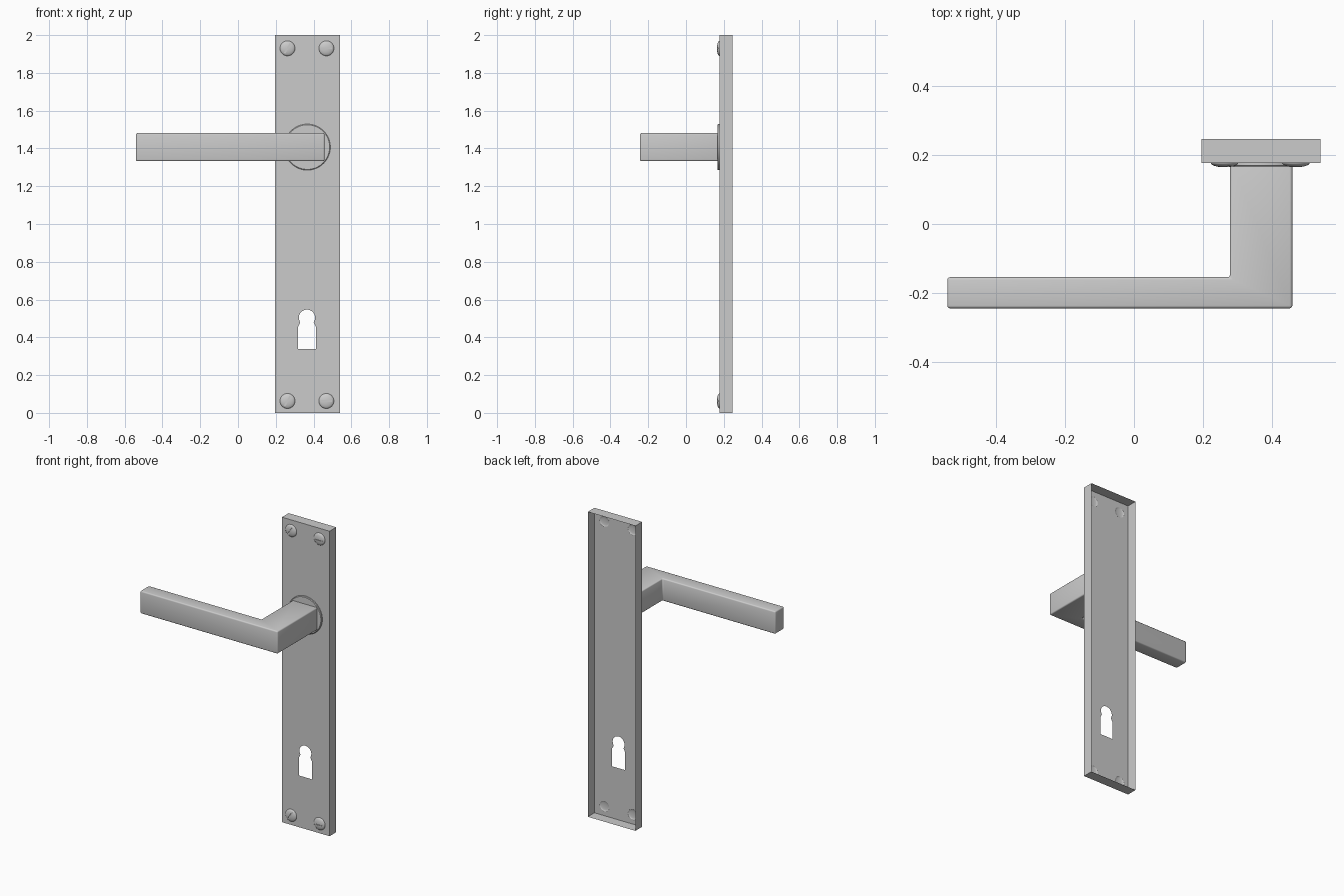
import bpy, bmesh
from math import pi, sin, cos, radians
from mathutils import Matrix

if "Cube" in bpy.data.objects:
    bpy.data.objects.remove(bpy.data.objects["Cube"])

FRONT, BACK = 0.177, 0.246          # y of the plate's face and rim
SPINDLE = (0.367, 1.407)
SCREWS = [(x, z) for x in (0.262, 0.468) for z in (0.063, 1.93)]


def make_object(name, bm, smooth=None):
    mesh = bpy.data.meshes.new(name)
    bm.to_mesh(mesh)
    bm.free()
    ob = bpy.data.objects.new(name, mesh)
    bpy.context.collection.objects.link(ob)
    if smooth:
        activate(ob)
        bpy.ops.object.shade_smooth_by_angle(angle=radians(smooth))
    return ob


def activate(ob):
    bpy.ops.object.select_all(action='DESELECT')
    ob.select_set(True)
    bpy.context.view_layer.objects.active = ob


def apply_modifier(ob, kind, **settings):
    mod = ob.modifiers.new(kind.title(), kind)
    for key, value in settings.items():
        setattr(mod, key, value)
    activate(ob)
    bpy.ops.object.modifier_apply(modifier=mod.name)


def circle(cx, cz, r, n=32, start=0, end=2 * pi):
    return [(cx + r * cos(start + (end - start) * i / n),
             cz + r * sin(start + (end - start) * i / n)) for i in range(n)]


def lathe(name, profile, steps=48, smooth=35):
    """Turn (radius, y) points about the y axis."""
    bm = bmesh.new()
    verts = [bm.verts.new((r, y, 0)) for r, y in profile]
    edges = [bm.edges.new(p) for p in zip(verts, verts[1:])]
    bmesh.ops.spin(bm, geom=verts + edges, cent=(0, 0, 0), axis=(0, 1, 0),
                   angle=2 * pi, steps=steps)
    bmesh.ops.remove_doubles(bm, verts=bm.verts, dist=1e-5)
    bmesh.ops.recalc_face_normals(bm, faces=bm.faces)
    return make_object(name, bm, smooth)


# Back plate: thin pressed sheet, open behind, with keyhole and screw holes
outline = [(0.195, 0), (0.54, 0), (0.54, 2), (0.195, 2)]
kx = 0.365
keyhole = [(kx - 0.037, 0.475), (kx - 0.048, 0.455), (kx - 0.048, 0.339),
           (kx + 0.048, 0.339), (kx + 0.048, 0.455), (kx + 0.037, 0.475)]
keyhole += circle(kx, 0.504, 0.043, 24, radians(-35), radians(215) + radians(10))
bm = bmesh.new()
edges, loops = [], []
for pts in [outline, keyhole] + [circle(x, z, 0.034) for x, z in SCREWS]:
    vs = [bm.verts.new((x, FRONT, z)) for x, z in pts]
    edges += [bm.edges.new((vs[i - 1], vs[i])) for i in range(len(vs))]
    loops.append(vs)
bmesh.ops.triangle_fill(bm, edges=edges, use_beauty=True, normal=(0, -1, 0))
bm.normal_update()
for f in bm.faces:
    if f.normal.y > 0:
        f.normal_flip()
rim = [bm.verts.new((x, BACK, z)) for x, z in outline]
for i in range(4):
    bm.faces.new((loops[0][i], loops[0][i - 1], rim[i - 1], rim[i]))
make_object("back_plate", bm)

# Round rose behind the handle
rose = lathe("rose", [(0, 0.166), (0.118, 0.166), (0.122, 0.169),
                      (0.122, 0.1765), (0, 0.1765)], 64)
rose.location = (SPINDLE[0], 0, SPINDLE[1])

# L-shaped lever handle, extruded upward from its plan
plan = [(-0.54, -0.244), (0.458, -0.244), (0.458, 0.176),
        (0.278, 0.176), (0.278, -0.154), (-0.54, -0.154)]
bm = bmesh.new()
face = bm.faces.new([bm.verts.new((x, y, 1.333)) for x, y in plan])
ext = bmesh.ops.extrude_face_region(bm, geom=[face])
bmesh.ops.translate(bm, vec=(0, 0, 0.148),
                    verts=[g for g in ext["geom"] if isinstance(g, bmesh.types.BMVert)])
bmesh.ops.recalc_face_normals(bm, faces=bm.faces)
lever = make_object("lever_handle", bm)
apply_modifier(lever, 'BEVEL', width=0.008, segments=3)
activate(lever)
bpy.ops.object.shade_smooth_by_angle(angle=radians(35))

# Slotted domed screws, hollow behind
N = 7
dome = [(0.04 * sin(i / N * pi / 2), -0.013 * cos(i / N * pi / 2)) for i in range(N + 1)]
hollow = [(0.034 * cos(i / 4 * pi / 2), -0.005 * sin(i / 4 * pi / 2)) for i in range(5)]
screw = lathe("screw", dome + hollow, 32)
bm = bmesh.new()
bmesh.ops.create_cube(bm, size=1, matrix=Matrix.Translation((0, -0.0145, 0))
                      @ Matrix.Diagonal((0.1, 0.012, 0.009, 1)))
cutter = make_object("slot_cutter", bm)
cutter.hide_render = True
apply_modifier(screw, 'BOOLEAN', object=cutter, operation='DIFFERENCE', solver='EXACT')
bpy.data.objects.remove(cutter)
for i, (x, z) in enumerate(SCREWS):
    ob = screw if i == 0 else screw.copy()
    if i:
        bpy.context.collection.objects.link(ob)
    ob.name = f"screw_{i + 1}"
    ob.location = (x, FRONT, z)
    ob.rotation_euler = (0, radians(-60 if x < 0.3 else 0), 0)
